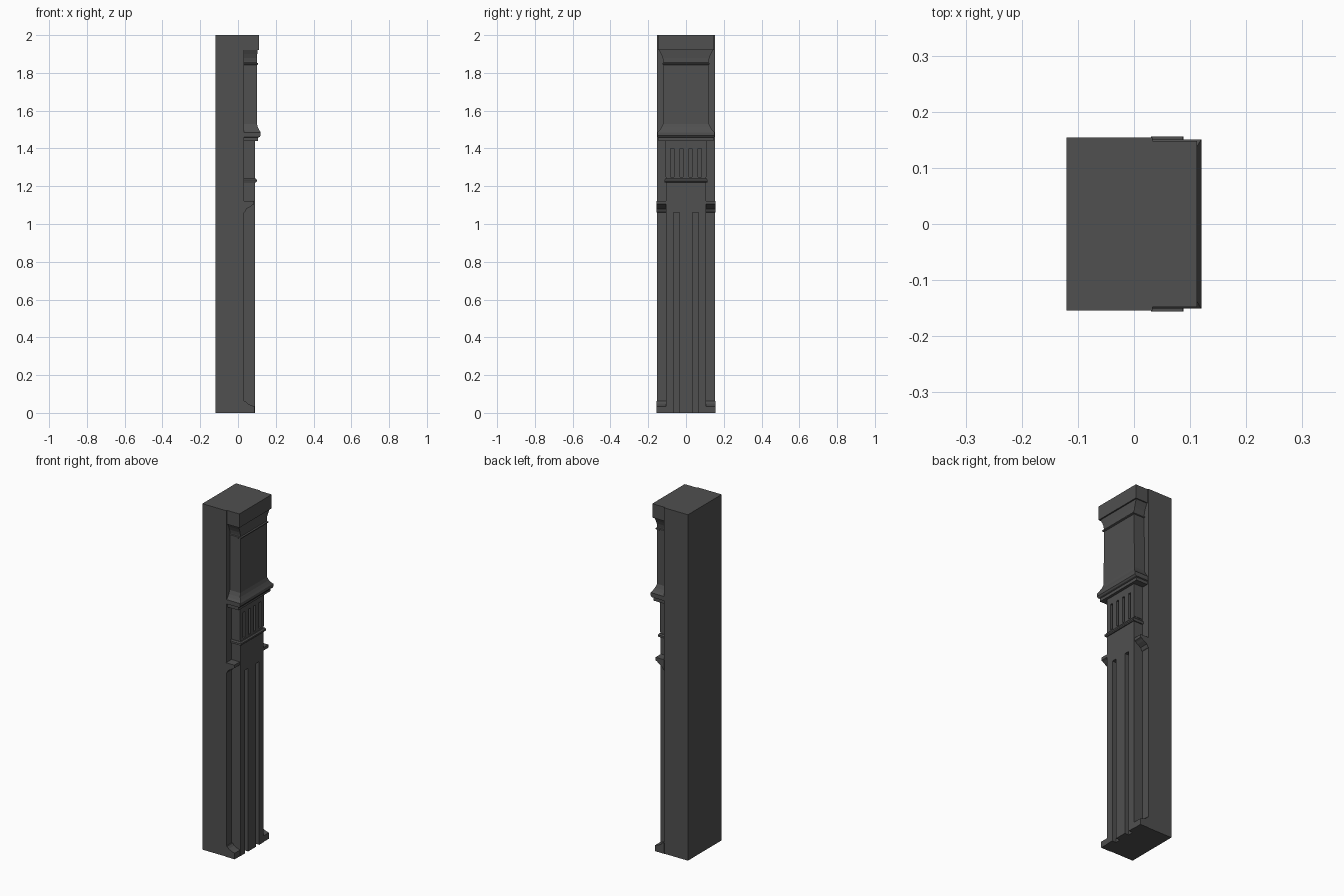
import bpy, bmesh

if "Cube" in bpy.data.objects:
    bpy.data.objects.remove(bpy.data.objects["Cube"])

# Dark charcoal finish for every part
charcoal = bpy.data.materials.new("charcoal")
charcoal.diffuse_color = (0.08, 0.08, 0.08, 1)
charcoal.use_nodes = True
charcoal.node_tree.nodes["Principled BSDF"].inputs["Base Color"].default_value = charcoal.diffuse_color


def finish(name, bm):
    bmesh.ops.recalc_face_normals(bm, faces=bm.faces[:])
    mesh = bpy.data.meshes.new(name)
    bm.to_mesh(mesh)
    bm.free()
    mesh.materials.append(charcoal)
    ob = bpy.data.objects.new(name, mesh)
    bpy.context.collection.objects.link(ob)
    return ob


def loft(name, rings):
    """Join equal-length rings of points into a capped solid."""
    bm = bmesh.new()
    loops = [[bm.verts.new(p) for p in ring] for ring in rings]
    n = len(loops[0])
    for a, b in zip(loops, loops[1:]):
        for i in range(n):
            j = (i + 1) % n
            bm.faces.new((a[i], a[j], b[j], b[i]))
    bm.faces.new(loops[0])
    bm.faces.new(loops[-1])
    return finish(name, bm)


def moulding(name, levels, back=0.02):
    """Rectangular moulding from (z, half width, front x) levels."""
    return loft(name, [[(back, -w, z), (x, -w, z), (x, w, z), (back, w, z)]
                       for z, w, x in levels])


def fluted(name, z0, z1, half, front, centres, width, depth, back=0.02):
    """Vertical block whose front face has square grooves."""
    outline = [(back, -half), (front, -half)]
    for c in centres:
        a, b = c - width / 2, c + width / 2
        outline += [(front, a), (front - depth, a), (front - depth, b), (front, b)]
    outline += [(front, half), (back, half)]
    return loft(name, [[(x, y, z) for x, y in outline] for z in (z0, z1)])


# Wall pier behind the pilaster
moulding("back_pier", [(0, 0.154, 0.033), (2, 0.154, 0.033)], back=-0.12)

# Shaft with two long flutes
fluted("fluted_shaft", 0, 1.06, 0.106, 0.09, (-0.05, 0.05), 0.03, 0.025)
moulding("shaft_neck", [(1.06, 0.106, 0.09), (1.25, 0.106, 0.09)])

# Slender band and slotted frieze
moulding("neck_band", [(1.22, 0.112, 0.095), (1.225, 0.115, 0.10),
                       (1.233, 0.115, 0.10), (1.24, 0.11, 0.094)])
fluted("slotted_frieze", 1.25, 1.40, 0.108, 0.09,
       (-0.072, -0.024, 0.024, 0.072), 0.018, 0.015)
moulding("frieze_top", [(1.40, 0.108, 0.09), (1.44, 0.108, 0.09)])

# Upper panel: ledge, flared foot, plain body, flared head, cap block
moulding("upper_panel", [
    (1.44, 0.145, 0.105), (1.457, 0.145, 0.105), (1.46, 0.151, 0.114),
    (1.468, 0.151, 0.12), (1.485, 0.151, 0.12), (1.495, 0.141, 0.114),
    (1.51, 0.131, 0.106), (1.53, 0.122, 0.10), (1.86, 0.12, 0.10),
    (1.88, 0.124, 0.10), (1.90, 0.132, 0.102), (1.92, 0.142, 0.104),
    (1.92, 0.148, 0.112), (2.0, 0.148, 0.112)])
moulding("panel_bead", [(1.842, 0.12, 0.10), (1.845, 0.125, 0.107),
                        (1.851, 0.125, 0.107), (1.854, 0.12, 0.10)])

# Side imposts and plinths, mirrored left and right
impost = [(0.03, 1.06), (0.038, 1.065), (0.045, 1.08), (0.066, 1.092),
          (0.076, 1.10), (0.086, 1.105), (0.086, 1.122), (0.03, 1.122)]
plinth = [(0.03, 0), (0.088, 0), (0.088, 0.035), (0.07, 0.04),
          (0.05, 0.05), (0.04, 0.062), (0.03, 0.062)]
for side, s in (("left", -1), ("right", 1)):
    for part, profile in (("impost", impost), ("plinth", plinth)):
        loft(f"{side}_{part}", [[(x, s * y, z) for x, z in profile]
                                for y in (0.10, 0.156)])
